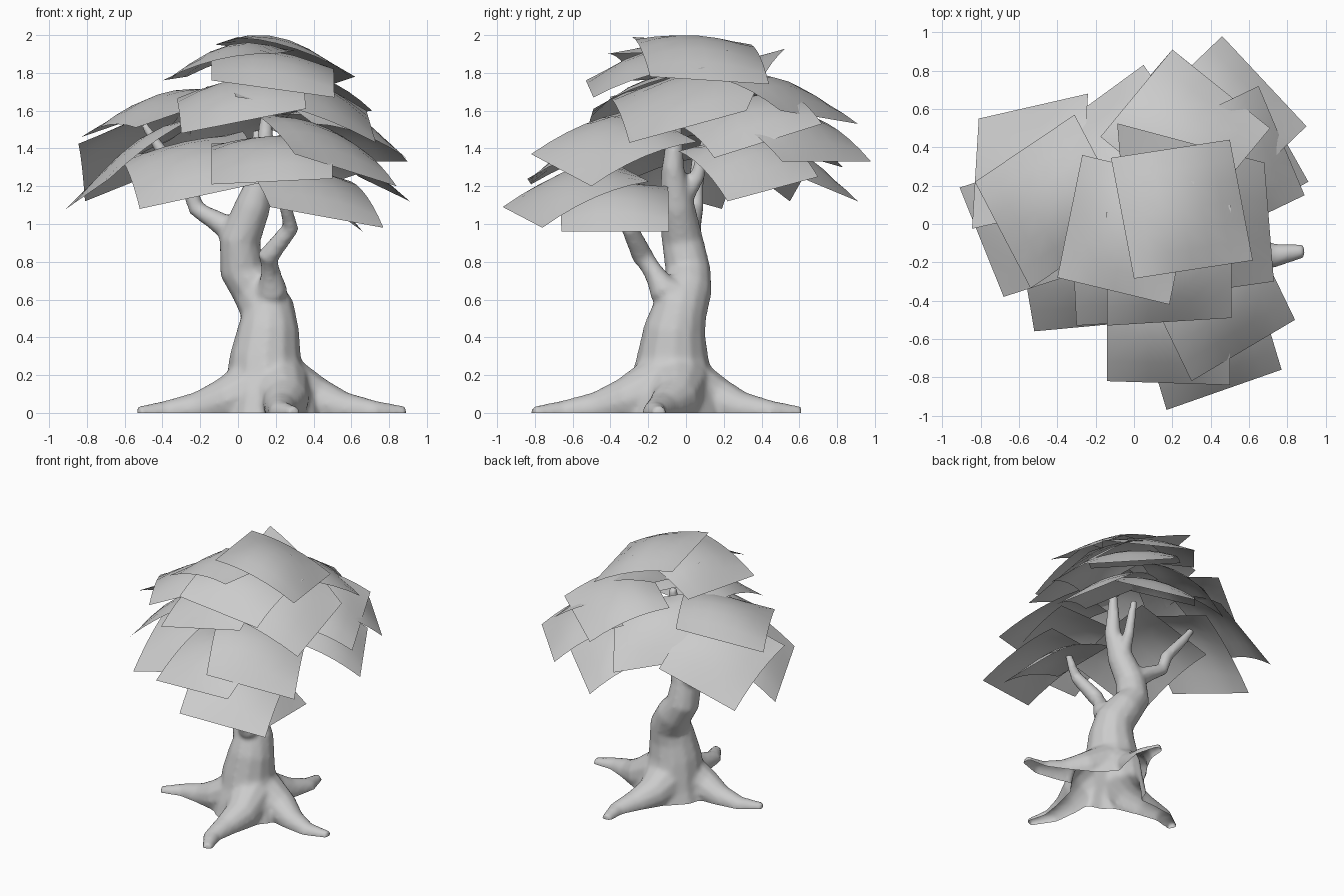
import bpy
import bmesh
import math
from mathutils import Vector

default_cube = bpy.data.objects.get("Cube")
if default_cube:
    bpy.data.objects.remove(default_cube, do_unlink=True)


def make_material(name, color):
    material = bpy.data.materials.new(name)
    material.use_nodes = True
    material.diffuse_color = color
    shader = next(n for n in material.node_tree.nodes if n.type == "BSDF_PRINCIPLED")
    shader.inputs["Base Color"].default_value = color
    shader.inputs["Roughness"].default_value = 0.9
    return material


clay = make_material("light_grey", (0.6, 0.6, 0.6, 1))


def make_object(name, bm):
    mesh = bpy.data.meshes.new(name)
    bm.to_mesh(mesh)
    bm.free()
    mesh.materials.append(clay)
    for polygon in mesh.polygons:
        polygon.use_smooth = True
    obj = bpy.data.objects.new(name, mesh)
    bpy.context.collection.objects.link(obj)
    return obj


def add_limb(bm, path, sides=12):
    """Closed tapering tube through (x, y, z, radius) points."""
    points = [Vector(p[:3]) for p in path]
    rings = []
    for i, point in enumerate(points):
        tangent = points[min(i + 1, len(points) - 1)] - points[max(i - 1, 0)]
        tangent.normalize()
        helper = Vector((0, 1, 0)) if abs(tangent.y) < 0.7 else Vector((1, 0, 0))
        across = tangent.cross(helper).normalized()
        upward = tangent.cross(across)
        ring = []
        for k in range(sides):
            angle = math.tau * k / sides
            offset = across * math.cos(angle) + upward * math.sin(angle)
            ring.append(bm.verts.new(point + offset * path[i][3]))
        rings.append(ring)
    for lower, upper in zip(rings, rings[1:]):
        for k in range(sides):
            n = (k + 1) % sides
            bm.faces.new((lower[k], lower[n], upper[n], upper[k]))
    bm.faces.new(list(reversed(rings[0])))
    bm.faces.new(rings[-1])


def leaf_sheet(name, outer_start, outer_end, inner_middle, flare=1, segments=6):
    """Domed sheet: its straight outer edge hangs low, its inner edge sits in the crown."""
    start, end, inner = Vector(outer_start), Vector(outer_end), Vector(inner_middle)
    half_edge = (end - start) / 2
    outer = (start + end) / 2
    bm = bmesh.new()
    bmesh.ops.create_grid(bm, x_segments=segments, y_segments=segments, size=1)
    for vert in bm.verts:
        u, v = vert.co.x, vert.co.y
        inward = (v + 1) / 2
        vert.co = outer.lerp(inner, inward) + half_edge * u * (1 + (flare - 1) * inward)
        vert.co.z += (1 - v * v) * (0.04 + 0.07 * (1 - u * u))
    make_object(name + "_leaf_sheet", bm)


# Trunk, boughs and roots, fused into one smooth body
wood = bmesh.new()
trunk = [(.17, -.08, -.1, .3), (.17, -.08, .1, .25), (.15, -.07, .2, .215),
         (.145, -.07, .3, .19), (.16, -.06, .44, .165), (.155, -.03, .55, .145),
         (.09, .01, .66, .13), (.02, .01, .76, .12), (.01, -.02, .92, .11),
         (.08, -.05, 1.1, .095), (.14, -.07, 1.3, .06), (.15, -.05, 1.6, .03)]
front_bough = [(.16, 0, .6, .1), (.18, -.13, .66, .08), (.16, -.23, .83, .058),
               (.28, -.3, .98, .045), (.25, -.38, 1.1, .035), (.25, -.45, 1.3, .02)]
left_bough = [(.02, 0, .93, .08), (-.12, .03, 1.02, .055), (-.22, .05, 1.08, .045),
              (-.26, .05, 1.2, .045), (-.4, .07, 1.38, .035), (-.5, .08, 1.53, .02)]
rear_bough = [(.08, -.04, 1.1, .06), (.1, .06, 1.25, .04), (.1, .12, 1.5, .025)]
for limb in (trunk, front_bough, left_bough, rear_bough):
    add_limb(wood, limb)

root_tips = [(.89, -.14), (.3, -.81), (.27, .61), (-.53, -.2)]
root_base = Vector((.17, -.07))
for tip in root_tips:
    reach = Vector(tip) - root_base
    sideways = Vector((-reach.y, reach.x))
    profile = [(.1, .13, .18), (.35, .06, .125), (.55, .02, .09), (.78, 0, .065), (1, 0, .035)]
    path = []
    for t, height, radius in profile:
        spot = root_base + reach * t + sideways * 0.06 * math.sin(t * math.tau)
        path.append((spot.x, spot.y, height, radius))
    add_limb(wood, path)

bmesh.ops.recalc_face_normals(wood, faces=wood.faces)
body = make_object("trunk_and_roots", wood)
fuse = body.modifiers.new("fuse", "REMESH")
fuse.mode = "VOXEL"
fuse.voxel_size = 0.016
fuse.use_smooth_shade = True
soften = body.modifiers.new("soften", "SMOOTH")
soften.factor = 0.5
soften.iterations = 6

# Bake the fused body and cut it open at the ground
fused = bmesh.new()
fused.from_object(body, bpy.context.evaluated_depsgraph_get())
body.modifiers.clear()
bmesh.ops.bisect_plane(fused, geom=fused.verts[:] + fused.edges[:] + fused.faces[:],
                       plane_co=(0, 0, 0), plane_no=(0, 0, 1), clear_inner=True)
fused.to_mesh(body.data)
fused.free()

# Crown cap
leaf_sheet("crown_right", outer_start=(.62, -.19, 1.78), outer_end=(.5, .44, 1.74), inner_middle=(-.06, .03, 1.97))
leaf_sheet("crown_left", outer_start=(-.27, .36, 1.78), outer_end=(-.4, -.28, 1.76), inner_middle=(.25, -.1, 1.91))

# Upper tier
leaf_sheet("upper_front", outer_start=(-.14, -.53, 1.76), outer_end=(.51, -.49, 1.67), inner_middle=(.18, .08, 1.87))
leaf_sheet("upper_front_left", outer_start=(-.3, -.53, 1.48), outer_end=(.36, -.49, 1.61), inner_middle=(0, .08, 1.74))
leaf_sheet("upper_right", outer_start=(.73, -.3, 1.43), outer_end=(.68, .32, 1.6), inner_middle=(-.05, .06, 1.8), flare=1.5)
leaf_sheet("upper_back", outer_start=(.71, .5, 1.6), outer_end=(.2, .91, 1.53), inner_middle=(.08, .25, 1.76))
leaf_sheet("upper_left", outer_start=(-.31, .57, 1.64), outer_end=(-.83, .22, 1.46), inner_middle=(-.28, -.16, 1.6))
leaf_sheet("upper_back_left", outer_start=(.05, .83, 1.3), outer_end=(-.43, .48, 1.4), inner_middle=(.08, .26, 1.66))

# Middle tier
leaf_sheet("middle_front", outer_start=(-.14, -.82, 1.21), outer_end=(.5, -.84, 1.24), inner_middle=(.18, -.2, 1.44))
leaf_sheet("middle_front_right", outer_start=(.3, -.82, 1.37), outer_end=(.84, -.5, 1.2), inner_middle=(.3, -.1, 1.52))
leaf_sheet("middle_right", outer_start=(.89, .15, 1.35), outer_end=(.65, .72, 1.53), inner_middle=(.28, .2, 1.62))
leaf_sheet("middle_back_right", outer_start=(.9, .51, 1.33), outer_end=(.46, .98, 1.33), inner_middle=(.32, .4, 1.58))
leaf_sheet("middle_left", outer_start=(-.91, .19, 1.08), outer_end=(-.68, -.38, 1.24), inner_middle=(-.25, .08, 1.52))

# Lower tier
leaf_sheet("lower_front_left", outer_start=(-.52, -.56, 1.08), outer_end=(.13, -.5, 1.22), inner_middle=(-.3, .09, 1.42))
leaf_sheet("lower_front", outer_start=(.17, -.97, 1.09), outer_end=(.77, -.76, .98), inner_middle=(.3, -.3, 1.28))
leaf_sheet("lower_front_right", outer_start=(.66, -.66, .96), outer_end=(.66, -.09, .96), inner_middle=(.15, -.38, 1.2))
leaf_sheet("lower_right", outer_start=(.91, .22, 1.12), outer_end=(.64, .7, 1.25), inner_middle=(.28, .2, 1.45))
leaf_sheet("lower_back", outer_start=(.65, .55, 1.27), outer_end=(.2, .91, 1.12), inner_middle=(.1, .35, 1.43))
leaf_sheet("lower_back_left", outer_start=(-.24, .68, 1.35), outer_end=(-.81, .55, 1.12), inner_middle=(-.56, .04, 1.54))
